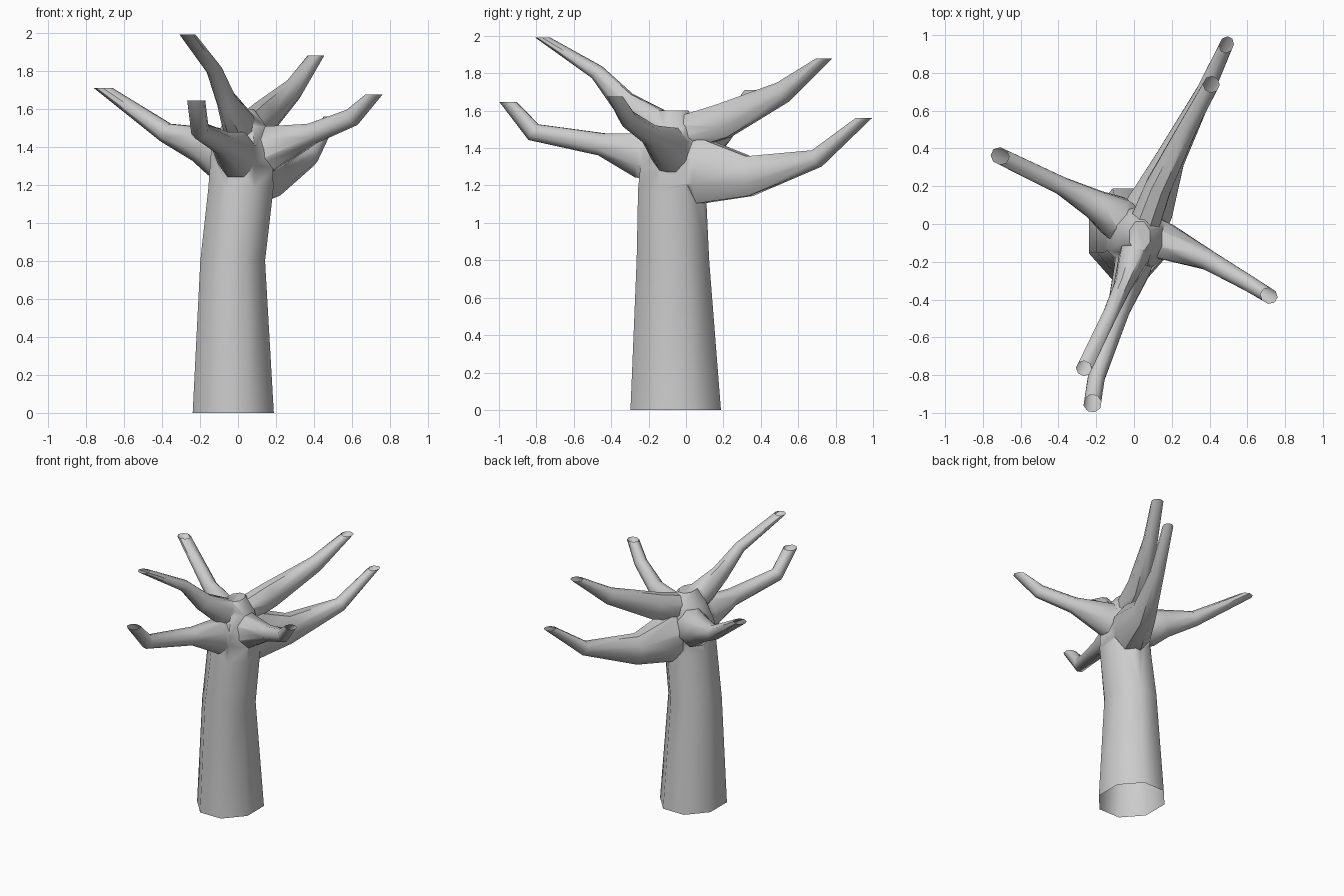
import bpy, bmesh, math
from mathutils import Vector

if "Cube" in bpy.data.objects:
    bpy.data.objects.remove(bpy.data.objects["Cube"])

SIDES = 8
Z = Vector((0, 0, 1))

def loft(name, rings):
    """Closed tube through rings, each a list of SIDES points."""
    bm = bmesh.new()
    vs = [[bm.verts.new(p) for p in r] for r in rings]
    for a, b in zip(vs, vs[1:]):
        for i in range(SIDES):
            j = (i + 1) % SIDES
            bm.faces.new((a[i], a[j], b[j], b[i]))
    bm.faces.new(vs[0][::-1])
    bm.faces.new(vs[-1])
    bmesh.ops.recalc_face_normals(bm, faces=bm.faces)
    me = bpy.data.meshes.new(name)
    bm.to_mesh(me)
    bm.free()
    ob = bpy.data.objects.new(name, me)
    bpy.context.collection.objects.link(ob)
    return ob

def ring(c, u, v, ru, rv):
    angs = [2 * math.pi * (i + 0.5) / SIDES for i in range(SIDES)]
    return [Vector(c) + u * (ru * math.cos(a)) + v * (rv * math.sin(a)) for a in angs]

def branch(name, pts):
    """pts: (x, y, z, side radius, vertical radius); the tip is cut level."""
    cs = [Vector(p[:3]) for p in pts]
    rings = []
    for k, p in enumerate(pts):
        a, b = cs[max(k - 1, 0)], cs[min(k + 1, len(cs) - 1)]
        if 0 < k < len(cs) - 1:
            t = (cs[k] - a).normalized() + (b - cs[k]).normalized()
        else:
            t = b - a
        t.normalize()
        side = t.cross(Z).normalized()
        if k == len(cs) - 1:
            t = Z
        rings.append(ring(cs[k], side, side.cross(t), p[3], p[4]))
    return loft(name, rings)

# Trunk: x, y, z, x radius, y radius
trunk = loft("tree_trunk", [
    ring(p[:3], Vector((1, 0, 0)), Vector((0, 1, 0)), p[3] * 1.06, p[4] * 1.06)
    for p in [(-.025, -.055, 0, .218, .247), (-.028, -.07, .8, .174, .198),
              (.015, -.075, 1.18, .175, .185), (.02, -.07, 1.38, .165, .17),
              (.03, -.065, 1.51, .12, .135), (.03, -.065, 1.6, .055, .08)]])

# Branches
paths = {
    "branch_back_high": [(.04, -.04, 1.47, .09, .1), (.13, .2, 1.545, .075, .1),
                         (.29, .52, 1.70, .052, .062), (.41, .74, 1.88, .044, .044)],
    "branch_back_low": [(.03, -.06, 1.27, .13, .14), (.08, .08, 1.28, .14, .19),
                        (.19, .34, 1.25, .085, .115), (.375, .70, 1.345, .05, .052),
                        (.49, .95, 1.56, .038, .045)],
    "branch_left": [(.01, -.05, 1.33, .12, .13), (-.1, .04, 1.375, .12, .14),
                    (-.2, .1, 1.415, .085, .1), (-.38, .2, 1.475, .052, .055),
                    (-.71, .36, 1.71, .046, .05)],
    "branch_right": [(.0, -.04, 1.36, .12, .12), (.16, -.09, 1.39, .105, .13),
                     (.39, -.19, 1.47, .058, .058), (.6, -.31, 1.555, .046, .05),
                     (.715, -.38, 1.675, .042, .047)],
    "branch_front_high": [(.03, -.06, 1.43, .09, .1), (.0, -.18, 1.53, .085, .1),
                          (-.06, -.33, 1.64, .05, .07), (-.125, -.475, 1.805, .042, .042),
                          (-.265, -.765, 1.99, .043, .04)],
    "branch_front_low": [(.02, -.06, 1.34, .13, .12), (-.01, -.24, 1.36, .105, .13),
                         (-.08, -.45, 1.42, .065, .065), (-.2, -.815, 1.485, .048, .052),
                         (-.22, -.95, 1.645, .049, .048)],
}
bpy.context.view_layer.objects.active = trunk
for name, pts in paths.items():
    b = branch(name, pts)
    m = trunk.modifiers.new(name, 'BOOLEAN')
    m.operation, m.solver, m.object = 'UNION', 'EXACT', b
    bpy.ops.object.modifier_apply(modifier=m.name)
    bpy.data.objects.remove(b)

# Open the trunk base and the level branch tips
bm = bmesh.new()
bm.from_mesh(trunk.data)
caps = []
for f in bm.faces:
    c = f.calc_center_median()
    if c.z < .001 or (f.normal.z > .99 and math.hypot(c.x, c.y) > .7):
        caps.append(f)
bmesh.ops.delete(bm, geom=caps, context='FACES')
bm.to_mesh(trunk.data)
bm.free()

trunk.select_set(True)
bpy.ops.object.shade_smooth_by_angle(angle=math.radians(50))
